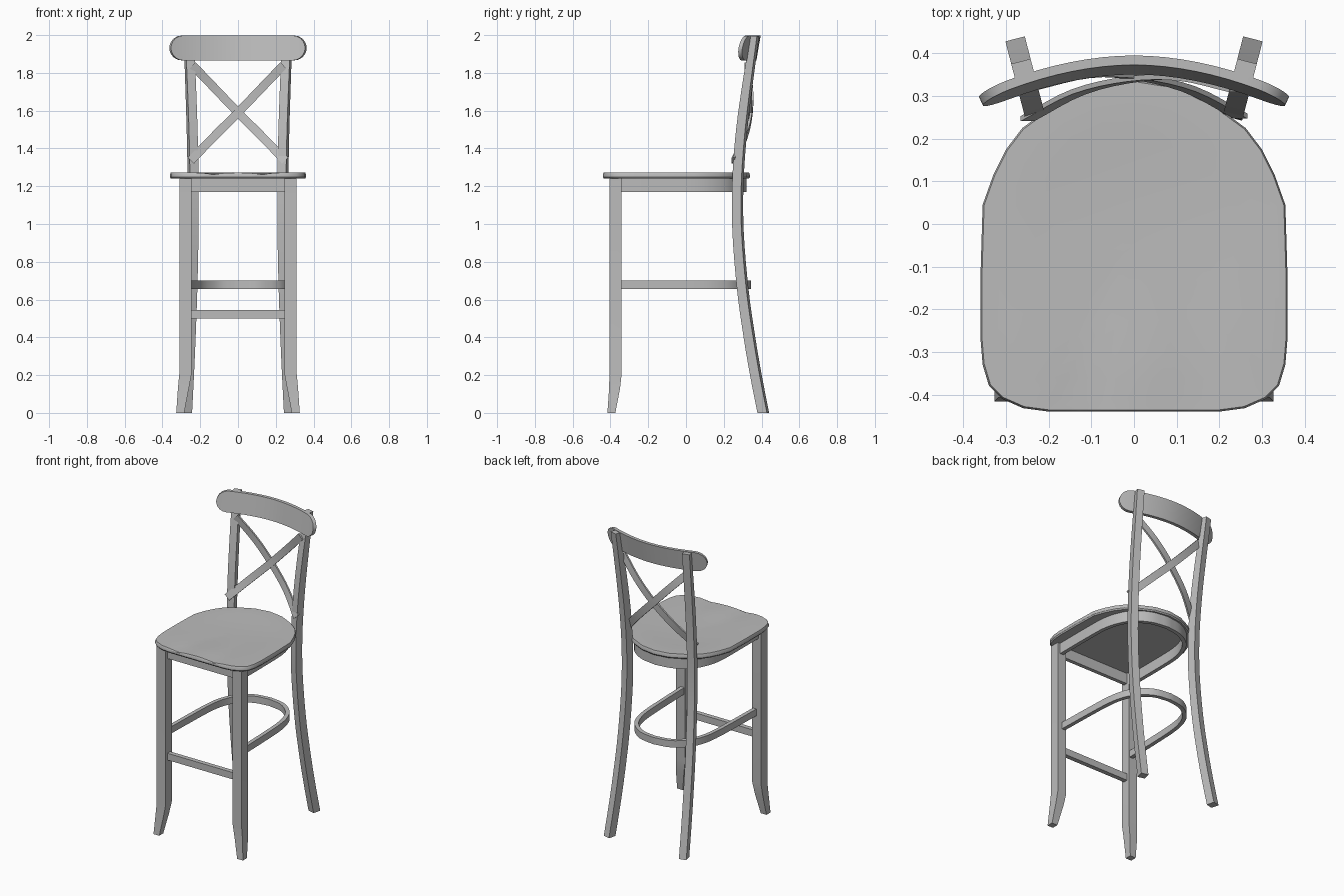
import bpy, bmesh, math
from mathutils import Vector

if "Cube" in bpy.data.objects:
    bpy.data.objects.remove(bpy.data.objects["Cube"])

# One painted finish for the whole stool
paint = bpy.data.materials.new("grey_paint")
paint.use_nodes = True
GREY = (0.5, 0.5, 0.5, 1)
paint.diffuse_color = GREY
paint.node_tree.nodes["Principled BSDF"].inputs["Base Color"].default_value = GREY


def finish(name, bm):
    bmesh.ops.recalc_face_normals(bm, faces=bm.faces)
    mesh = bpy.data.meshes.new(name)
    bm.to_mesh(mesh)
    bm.free()
    mesh.materials.append(paint)
    mesh.shade_smooth()
    mesh.set_sharp_from_angle(angle=math.radians(32))
    obj = bpy.data.objects.new(name, mesh)
    bpy.context.scene.collection.objects.link(obj)
    return obj


def loft(name, rings):
    """Skin a row of equal-sized sections and cap both ends."""
    bm = bmesh.new()
    rows = [[bm.verts.new(p) for p in ring] for ring in rings]
    n = len(rows[0])
    for a, b in zip(rows, rows[1:]):
        for i in range(n):
            j = (i + 1) % n
            bm.faces.new((a[i], a[j], b[j], b[i]))
    bm.faces.new(rows[0])
    bm.faces.new(rows[-1])
    return finish(name, bm)


def spline(points, steps=4):
    """Smooth curve through the points."""
    pts = [Vector(p) for p in points]
    pts = [2 * pts[0] - pts[1]] + pts + [2 * pts[-1] - pts[-2]]
    out = []
    for a, b, c, d in zip(pts, pts[1:], pts[2:], pts[3:]):
        for k in range(steps):
            t = k / steps
            out.append(0.5 * (2 * b + (c - a) * t + (2 * a - 5 * b + 4 * c - d) * t ** 2
                              + (3 * b - a - 3 * c + d) * t ** 3))
    return out + [pts[-2]]


def section(c, u, v):
    return [c - u - v, c + u - v, c + u + v, c - u + v]


def mirrored(half):
    """Complete a right-hand outline that ends on the centre line."""
    return half + [Vector((-p[0], *p[1:])) for p in reversed(half[:-1])]


def flat_bar(name, path, z0, z1, thick):
    """Sweep an upright rectangular bar along a plan path."""
    rings = []
    for i, p in enumerate(path):
        t = (path[min(i + 1, len(path) - 1)] - path[max(i - 1, 0)]).normalized()
        side = Vector((-t.y, t.x, 0)) * thick / 2
        c = Vector((p.x, p.y, (z0 + z1) / 2))
        rings.append(section(c, side, Vector((0, 0, (z1 - z0) / 2))))
    return loft(name, rings)


# Seat: rounded outline with two shallow thigh hollows at the front
side = [(0.36, -0.27), (0.36, -0.12), (0.355, 0.045), (0.33, 0.115), (0.30, 0.175),
        (0.262, 0.225), (0.19, 0.278), (0.10, 0.322), (0, 0.338)]
corner = [(0, -0.44), (0.07, -0.44), (0.13, -0.44), (0.20, -0.44), (0.26, -0.432),
          (0.31, -0.41), (0.34, -0.38), (0.355, -0.33)]
half = [Vector(p) for p in corner + side]
outline = half + [Vector((-p.x, p.y)) for p in reversed(half[1:-1])]


def seat_top(x, y):
    hollow = math.exp(-((abs(x) - 0.125) / 0.05) ** 2) * max(0, min(1, (-0.1 - y) / 0.3))
    bowl = max(0, 1 - (x / 0.3) ** 2 - ((y + 0.03) / 0.3) ** 2)
    return 1.272 - 0.009 * hollow - 0.008 * bowl


def seat_ring(scale, z=None):
    pts = [(p.x * scale, -0.05 + (p.y + 0.05) * scale) for p in outline]
    return [Vector((x, y, seat_top(x, y) if z is None else z)) for x, y in pts]


loft("seat", [seat_ring(0.02, 1.24), seat_ring(0.985, 1.24), seat_ring(1, 1.248),
              seat_ring(1, 1.262), seat_ring(0.99)]
     + [seat_ring(s) for s in (0.92, 0.8, 0.65, 0.45, 0.25, 0.02)])

# Aprons under the seat and the bent footrest hoop
apron = [(0.28, -0.35, 0), (0.28, -0.1, 0), (0.275, 0.05, 0), (0.25, 0.15, 0),
         (0.2, 0.23, 0), (0.11, 0.288, 0), (0, 0.308, 0)]
flat_bar("bent_apron", mirrored(spline(apron)), 1.17, 1.242, 0.025)
flat_bar("front_apron", [Vector((x, -0.372, 0)) for x in (-0.25, 0.25)], 1.17, 1.242, 0.025)
hoop = [(0.265, -0.35, 0), (0.258, -0.1, 0), (0.25, 0.06, 0), (0.232, 0.16, 0),
        (0.19, 0.245, 0), (0.105, 0.312, 0), (0, 0.332, 0)]
flat_bar("footrest_hoop", mirrored(spline(hoop)), 0.655, 0.70, 0.026)
flat_bar("front_footrest", [Vector((x, -0.372, 0)) for x in (-0.25, 0.25)], 0.5, 0.545, 0.03)

for label, s in (("left", 1), ("right", -1)):
    # Front leg: square post with a tapered, splayed foot
    posts = [(0.306, -0.395, 0, 0.021), (0.289, -0.378, 0.13, 0.029),
             (0.278, -0.373, 0.21, 0.0325), (0.278, -0.373, 1.245, 0.0325)]
    loft("front_leg_" + label,
         [section(Vector((s * x, y, z)), Vector((r, 0, 0)), Vector((0, r, 0)))
          for x, y, z, r in posts])

    # Back leg: one swept post turned outward, thinner at the top
    d = Vector((s * 0.25, 0.968, 0))
    w = Vector((0.968, -s * 0.25, 0)) * 0.0235
    rings = []
    for y, z, depth in spline([(0.409, 0, 0.052), (0.37, 0.2, 0.052), (0.336, 0.4, 0.052),
                               (0.301, 0.65, 0.051), (0.276, 0.95, 0.05), (0.274, 1.2, 0.05),
                               (0.29, 1.45, 0.05), (0.32, 1.7, 0.046), (0.364, 1.995, 0.036)]):
        c = Vector((s * (0.237 + (y - 0.272) * 0.258), y, z))
        rings.append(section(c, w, d * depth / 2))
    loft("back_leg_" + label, rings)

    # Cross slat: bowed backward between the two back legs
    rings = []
    for x, y, z in spline([(0.25, 0.25, 1.335), (0.13, 0.313, 1.46), (0, 0.343, 1.59),
                           (-0.12, 0.345, 1.715), (-0.24, 0.318, 1.84)]):
        c = Vector((s * x, y + s * 0.003, z))
        rings.append(section(c, Vector((s * 0.016, 0, 0.016)), Vector((0, 0.006, 0))))
    loft("cross_slat_" + label, rings)

# Top rail: curved board with rounded ends, leaning back
rings = []
straight, radius = 0.293, 0.066
stations = [straight * i / 8 for i in range(-8, 9)]
ends = [straight + radius * math.sin(math.radians(a)) for a in (20, 40, 58, 74, 86)]
for x in [-e for e in reversed(ends)] + stations + ends:
    over = max(0, abs(x) - straight)
    h = math.sqrt(radius ** 2 - over ** 2)
    c = Vector((x, 0.373 - 0.085 * (abs(x) / 0.36) ** 1.9, 1.932))
    n = Vector((0.45 * x / 0.36, 1, 0)).normalized() * 0.011
    rings.append(section(c, n, Vector((0, 0.17 * h, h))))
loft("top_rail", rings)
